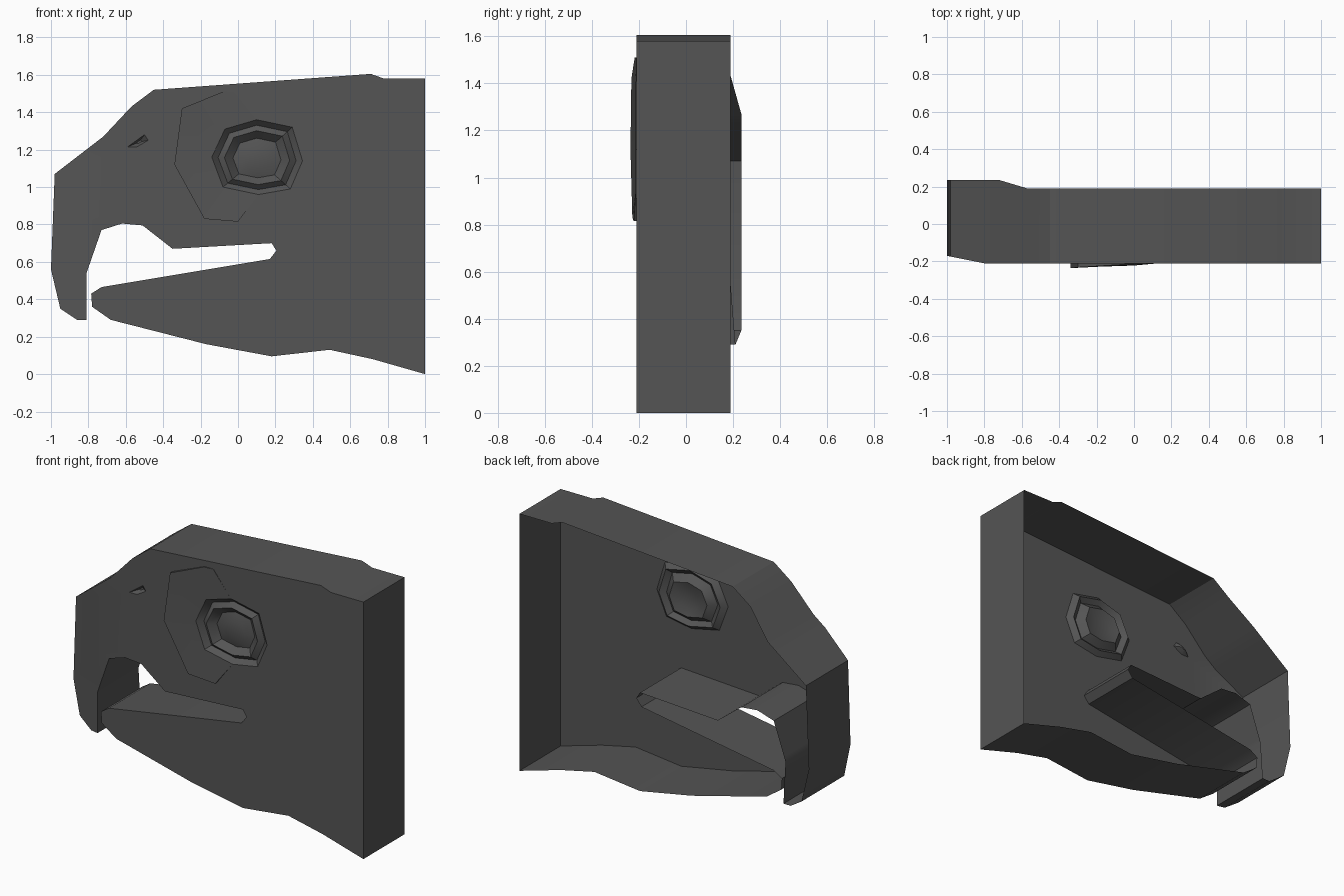
import bpy, bmesh, math

if "Cube" in bpy.data.objects:
    bpy.data.objects.remove(bpy.data.objects["Cube"])

FRONT, BACK = -0.21, 0.19

gray = bpy.data.materials.new("dark_gray")
gray.diffuse_color = (0.09, 0.09, 0.09, 1)
gray.use_nodes = True
gray.node_tree.nodes["Principled BSDF"].inputs["Base Color"].default_value = gray.diffuse_color


def finish(bm, name, angle=30):
    # turn the bmesh into a named, shaded object
    mesh = bpy.data.meshes.new(name)
    bm.to_mesh(mesh)
    bm.free()
    mesh.materials.append(gray)
    obj = bpy.data.objects.new(name, mesh)
    bpy.context.collection.objects.link(obj)
    bpy.ops.object.select_all(action='DESELECT')
    obj.select_set(True)
    bpy.context.view_layer.objects.active = obj
    bpy.ops.object.shade_smooth_by_angle(angle=math.radians(angle))
    return obj


def face_front(bm):
    # make the sheet faces look toward -y
    bm.normal_update()
    bmesh.ops.reverse_faces(bm, faces=[f for f in bm.faces if f.normal.y > 0.01])


def loop(bm, pts, y):
    vs = [bm.verts.new((x, y, z)) for x, z in pts]
    return [bm.edges.new((vs[i], vs[(i + 1) % len(vs)])) for i in range(len(vs))]


# side profile of head, hooked upper beak, mouth gap and lower beak
outline = [(1, 0), (1, 1.58), (.78, 1.58), (.71, 1.605), (-.45, 1.52), (-.57, 1.43),
           (-.72, 1.27), (-.98, 1.07), (-1, .56), (-.95, .35), (-.86, .29), (-.81, .29),
           (-.81, .54), (-.73, .77), (-.62, .805), (-.51, .795), (-.35, .67), (.18, .7),
           (.205, .66), (.17, .615), (-.73, .465), (-.785, .43), (-.78, .36), (-.68, .29),
           (-.17, .16), (.18, .095), (.49, .13), (.72, .08)]
eye = [(.10, 1.36), (.29, 1.32), (.345, 1.14), (.28, .99), (.11, .96), (-.08, 1.0),
       (-.14, 1.16), (-.07, 1.31)]
nostril = [(-.59, 1.215), (-.50, 1.28), (-.48, 1.25), (-.54, 1.215)]

# head: front sheet with holes, then a rim wall running back (open behind)
bm = bmesh.new()
edges = loop(bm, outline, FRONT) + loop(bm, eye, FRONT) + loop(bm, nostril, FRONT)
bmesh.ops.triangle_fill(bm, edges=edges, use_beauty=True, use_dissolve=False, normal=(0, -1, 0))
bmesh.ops.bisect_plane(bm, geom=bm.verts[:] + bm.edges[:] + bm.faces[:],
                       plane_co=(-.8, 0, 0), plane_no=(1, 0, 0))
face_front(bm)


def is_hole(v):
    return any(abs(v.co.x - x) + abs(v.co.z - z) < 1e-4 for x, z in eye + nostril)


rim = [e for e in bm.edges if e.is_boundary and not any(is_hole(v) for v in e.verts)]
ext = bmesh.ops.extrude_edge_only(bm, edges=rim)["geom"]
back_verts = {g for g in ext if isinstance(g, bmesh.types.BMVert)}
for v in bm.verts:
    x, z = v.co.x, v.co.z
    if v in back_verts:
        outer_beak = x < -.71 and (z > 1 or x < -.9)
        tip = x < -.795 and z < .3
        v.co.y = .235 if outer_beak else (.21 if tip else BACK)
    elif x < -.8:
        v.co.y = FRONT + .04 * (-.8 - x) / .2
bmesh.ops.recalc_face_normals(bm, faces=bm.faces[:])
sheet = [f for f in bm.faces if abs(f.normal.y) > .9]
if sum(f.normal.y for f in sheet) > 0:
    bmesh.ops.reverse_faces(bm, faces=bm.faces[:])
finish(bm, "head_shell")


def loft(name, pts, centre, rings, angle):
    # nested scaled copies of an outline at given depths, closed in the middle
    cx, cz = centre
    bm = bmesh.new()
    prev = None
    for s, y in rings:
        cur = [bm.verts.new((cx + (x - cx) * s, y, cz + (z - cz) * s)) for x, z in pts]
        if prev:
            for i in range(len(cur)):
                j = (i + 1) % len(cur)
                bm.faces.new((prev[i], prev[j], cur[j], cur[i]))
        prev = cur
    bm.faces.new(prev)
    face_front(bm)
    finish(bm, name, angle)


# eye: stepped rings around a low pupil
loft("eye", eye, (.10, 1.15),
     [(1, -.21), (.86, -.18), (.72, -.205), (.53, -.165), (.28, -.18)], 35)
# nostril: small dent
loft("nostril", nostril, (-.53, 1.24), [(1, -.21), (.3, -.18)], 35)

# brow plate: raised edge left of the eye sloping into the eye ring
brow = [(-.02, 1.51, -.212), (-.08, 1.51, -.218), (-.30, 1.42, -.232), (-.34, 1.12, -.236),
        (-.18, .83, -.228), (0, .815, -.222)]
partner = [0, 7, 7, 6, 5, 4]
bm = bmesh.new()
top = [bm.verts.new((x, y, z)) for x, z, y in brow]
base = [bm.verts.new((x, FRONT, z)) for x, z, y in brow]
inner = {k: bm.verts.new((eye[k][0], FRONT - .002, eye[k][1])) for k in set(partner)}
for i in range(len(brow) - 1):
    bm.faces.new((top[i], top[i + 1], base[i + 1], base[i]))
    a, b = inner[partner[i]], inner[partner[i + 1]]
    bm.faces.new((top[i], top[i + 1], a) if a is b else (top[i], top[i + 1], b, a))
for i in (0, -1):
    bm.faces.new((top[i], base[i], inner[partner[i]]))
face_front(bm)
finish(bm, "brow_plate")
